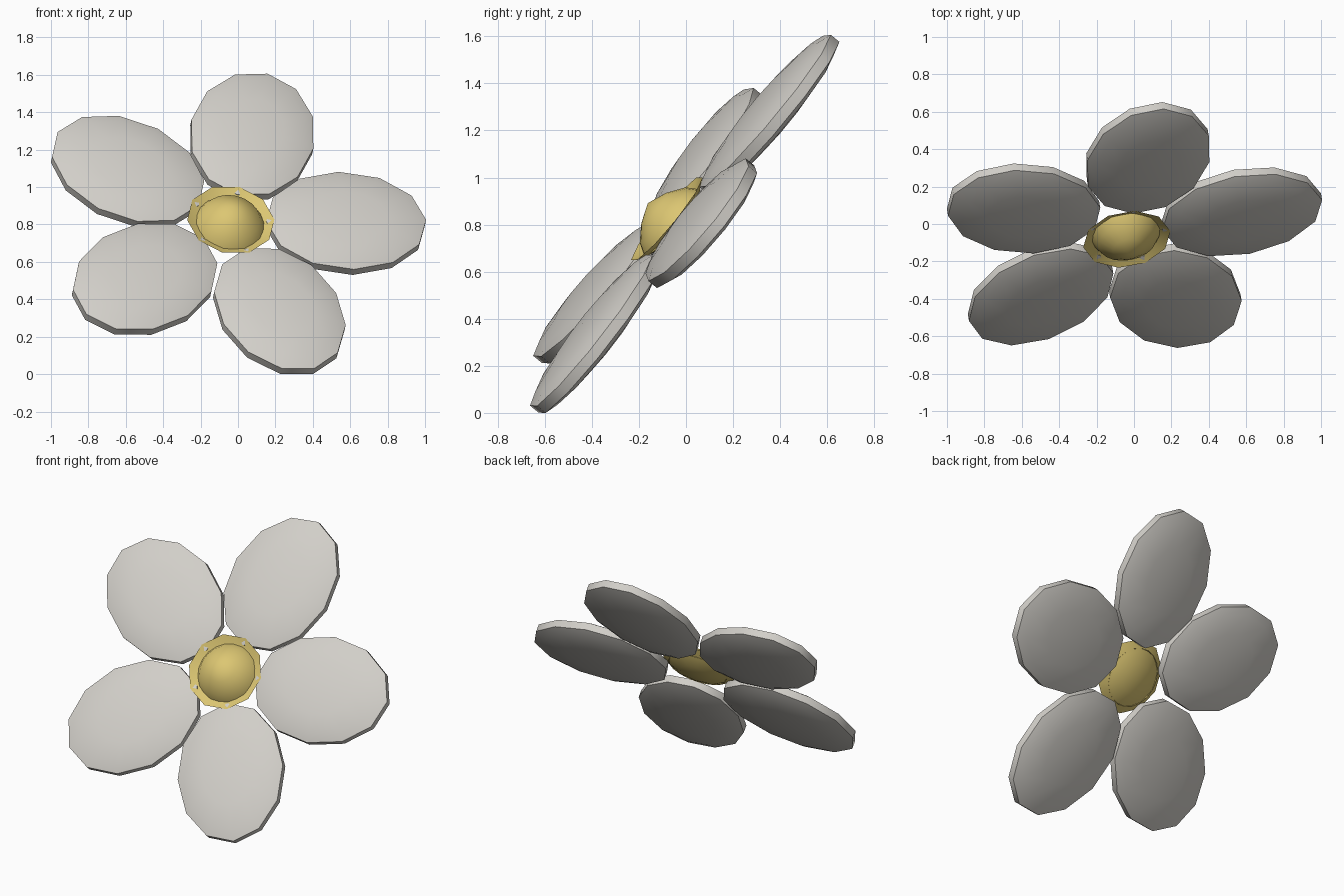
import bpy, bmesh, math
from mathutils import Matrix, Vector

cube = bpy.data.objects.get("Cube")
if cube:
    bpy.data.objects.remove(cube, do_unlink=True)


def make_material(name, color):
    mat = bpy.data.materials.new(name)
    mat.use_nodes = True
    mat.diffuse_color = (*color, 1)
    mat.node_tree.nodes["Principled BSDF"].inputs["Base Color"].default_value = (*color, 1)
    return mat


def revolve(name, profile, sides, matrix, mat, angle):
    """Spin a (radius, height) profile, listed bottom to top, around local z."""
    bm = bmesh.new()
    rings = []
    for r, h in profile:
        rings.append([bm.verts.new((r * math.cos(math.tau * j / sides),
                                    r * math.sin(math.tau * j / sides), h))
                      for j in range(sides)])
    for low, high in zip(rings, rings[1:]):
        for j in range(sides):
            k = (j + 1) % sides
            bm.faces.new((low[j], low[k], high[k], high[j]))
    bmesh.ops.remove_doubles(bm, verts=bm.verts, dist=1e-5)
    bm.transform(matrix)
    mesh = bpy.data.meshes.new(name)
    bm.to_mesh(mesh)
    bm.free()
    mesh.materials.append(mat)
    obj = bpy.data.objects.new(name, mesh)
    bpy.context.collection.objects.link(obj)
    bpy.ops.object.select_all(action='DESELECT')
    obj.select_set(True)
    bpy.context.view_layer.objects.active = obj
    bpy.ops.object.shade_smooth_by_angle(angle=math.radians(angle))
    return obj


petal_mat = make_material("petal_grey", (0.64, 0.62, 0.58))
center_mat = make_material("center_yellow", (0.72, 0.57, 0.17))

# Tilted frame of the flower: local z looks forward and up
n = Vector((0.138, -0.766, 0.628)).normalized()
u = Vector((0.984, 0.176, 0.016))
u = (u - n * u.dot(n)).normalized()
frame = Matrix((u, n.cross(u), n)).transposed().to_4x4()
frame.translation = (-0.044, -0.051, 0.80)

# Five lens-shaped petals with a thin rim
upper = [(1, 0.33), (0.85, 0.62), (0.5, 0.9), (0, 1)]
lens = [(r, -h) for r, h in reversed(upper)] + upper
for i in range(5):
    place = (frame @ Matrix.Rotation(math.tau * i / 5, 4, 'Z')
             @ Matrix.Translation((0.63, 0, 0))
             @ Matrix.Diagonal((0.435, 0.335, 0.072, 1)))
    revolve(f"petal_{i + 1}", lens, 12, place, petal_mat, 40)

# Shallow open cup with a pointed dome inside it
heart = frame @ Matrix.Translation((0, 0, 0.04))
revolve("center_cup", [(0, -0.07), (0.1, -0.06), (0.17, -0.035), (0.237, 0)],
        10, heart, center_mat, 40)
revolve("center_dome", [(0.185, -0.03), (0.155, 0.02), (0.085, 0.07), (0, 0.105)],
        20, heart, center_mat, 60)
